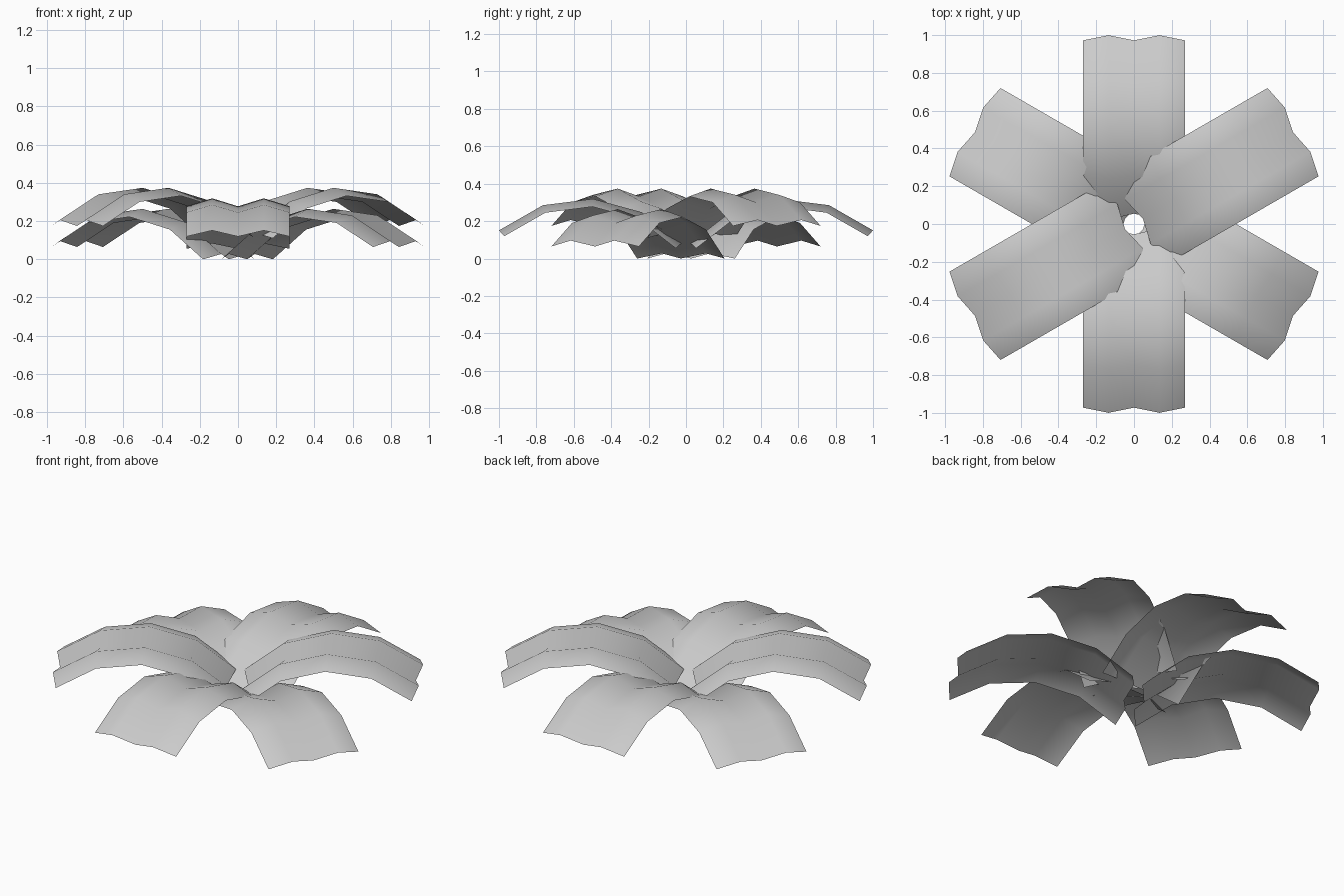
import bpy, bmesh
from math import sin, cos, radians

if "Cube" in bpy.data.objects:
    bpy.data.objects.remove(bpy.data.objects["Cube"])

R = 0.65                    # radius of the arched leaf profile
HALF_WIDTH = 0.27
RIDGE = 0.042               # height of the two lengthwise folds
INNER = 0.055               # gap around the centre
SLOPES = [49, 26.5, 4, -18.5, -41]


def make_leaf(name, angle, base_z):
    bm = bmesh.new()
    rows = []
    for slope in SLOPES:
        t = radians(slope)
        s = INNER + R * (sin(radians(SLOPES[0])) - sin(t))
        z = base_z + R * (cos(t) - cos(radians(SLOPES[0])))
        row = []
        for i in range(5):
            h = RIDGE if i % 2 else 0.0
            w = HALF_WIDTH * (i - 2) / 2
            along, up = s - h * sin(t), z + h * cos(t)
            a = radians(angle)
            row.append(bm.verts.new((along * cos(a) - w * sin(a),
                                     along * sin(a) + w * cos(a), up)))
        rows.append(row)
    for r0, r1 in zip(rows, rows[1:]):
        for i in range(4):
            bm.faces.new((r0[i], r1[i], r1[i + 1], r0[i + 1])).smooth = True
    mesh = bpy.data.meshes.new(name)
    bm.to_mesh(mesh)
    bm.free()
    obj = bpy.data.objects.new(name, mesh)
    bpy.context.collection.objects.link(obj)


# Three stacked pairs of opposite leaves
for level, (pair, angle) in enumerate((("lower", -30), ("middle", 90), ("upper", 30))):
    for side, turn in (("a", 0), ("b", 180)):
        make_leaf(f"{pair}_leaf_{side}", angle + turn, level * 0.055)
